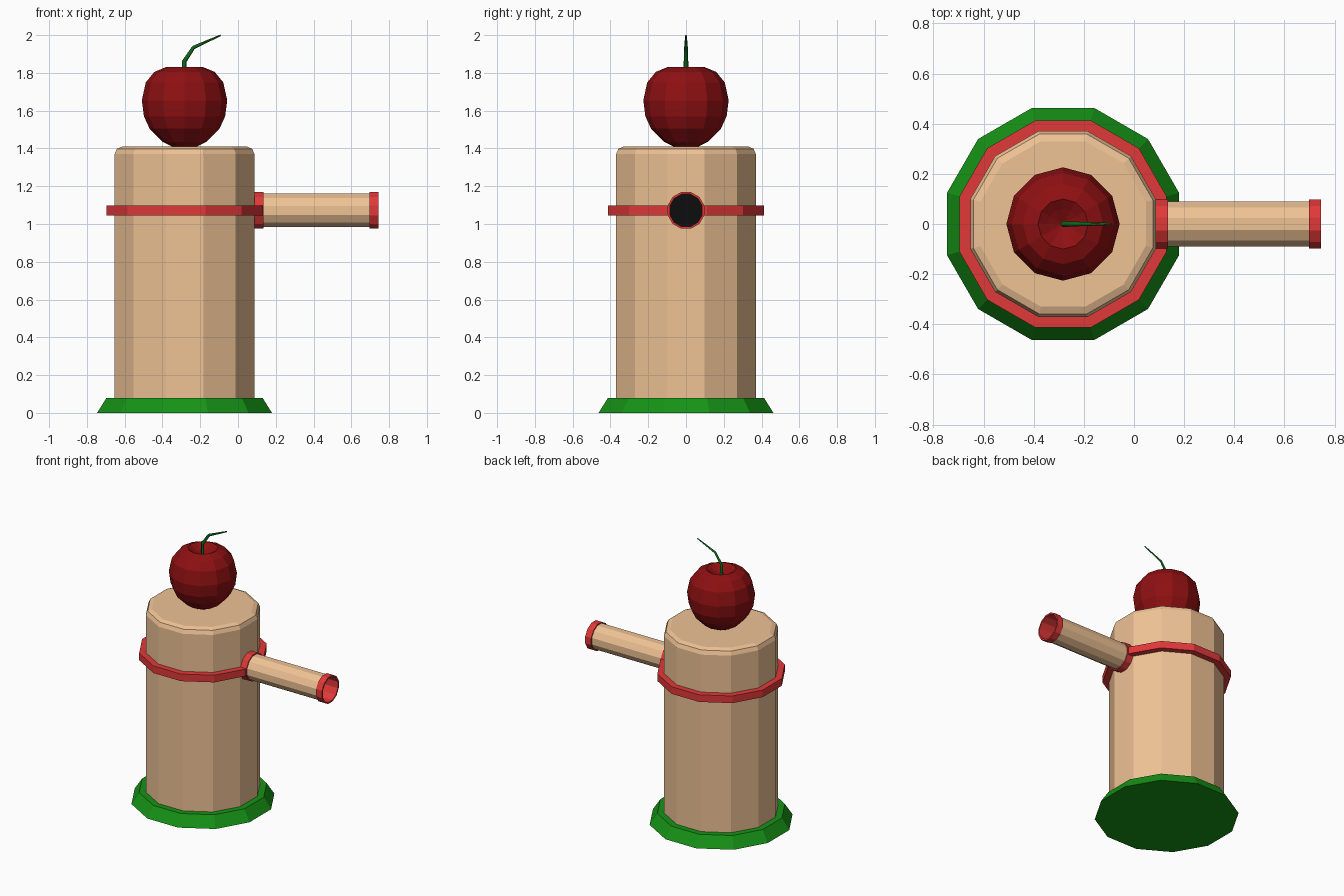
import bpy, bmesh, math
from mathutils import Matrix

if "Cube" in bpy.data.objects:
    bpy.data.objects.remove(bpy.data.objects["Cube"])

CX = -0.283          # axis of the tower
SIDES = 12
FLAT = 1 / math.cos(math.pi / SIDES)   # apothem -> corner radius


def material(name, rgb):
    m = bpy.data.materials.new(name)
    m.diffuse_color = (*rgb, 1)
    m.use_nodes = True
    m.node_tree.nodes["Principled BSDF"].inputs["Base Color"].default_value = m.diffuse_color
    return m


TAN = material("tan", (0.86, 0.54, 0.30))
RED = material("red", (0.75, 0.04, 0.04))
GREEN = material("green", (0.008, 0.29, 0.008))
CHERRY = material("dark_red", (0.27, 0.005, 0.006))
STEM = material("stem_green", (0.005, 0.13, 0.012))
BLACK = material("black", (0.004, 0.004, 0.004))


def lathe(name, profile, mat, matrix, closed=False, half_step=True):
    """Spin (radius, height) points, listed bottom to top on the outside."""
    bm = bmesh.new()
    scale = FLAT if half_step else 1
    start = math.pi / SIDES if half_step else 0
    rings = []
    for r, h in profile:
        angles = [start + 2 * math.pi * i / SIDES for i in range(SIDES)]
        if r == 0:
            rings.append([bm.verts.new((0, 0, h))] * SIDES)
        else:
            rings.append([bm.verts.new((r * scale * math.cos(a), r * scale * math.sin(a), h))
                          for a in angles])
    pairs = list(zip(rings, rings[1:]))
    if closed:
        pairs.append((rings[-1], rings[0]))
    for a, b in pairs:
        for i in range(SIDES):
            j = (i + 1) % SIDES
            corners = list(dict.fromkeys((a[i], a[j], b[j], b[i])))
            bm.faces.new(corners)
    bm.transform(matrix)
    mesh = bpy.data.meshes.new(name)
    bm.to_mesh(mesh)
    bm.free()
    mesh.materials.append(mat)
    obj = bpy.data.objects.new(name, mesh)
    bpy.context.collection.objects.link(obj)
    return obj


UP = Matrix.Translation((CX, 0, 0))
SIDEWAYS = Matrix.Translation((0, 0, 1.072)) @ Matrix.Rotation(math.pi / 2, 4, 'Y')

# Tower: flared foot, main column with rounded top edge, band
lathe("base", [(0, 0), (0.463, 0), (0.413, 0.08), (0, 0.08)], GREEN, UP)
lathe("body", [(0, 0.07), (0.37, 0.07), (0.37, 1.37), (0.358, 1.398), (0.33, 1.41), (0, 1.41)],
      TAN, UP)
lathe("band", [(0.36, 1.045), (0.413, 1.045), (0.413, 1.097), (0.36, 1.097)], RED, UP, closed=True)

# Side spout: barrel, two collars, red lining and dark inner end
lathe("spout", [(0.089, 0.08), (0.089, 0.72)], TAN, SIDEWAYS)
for name, x in (("spout_collar", 0.088), ("mouth_collar", 0.697)):
    lathe(name, [(0.086, x), (0.097, x), (0.097, x + 0.048), (0.086, x + 0.048)],
          RED, SIDEWAYS, closed=True)
lathe("spout_lining", [(0.086, 0.745), (0.086, 0.1)], RED, SIDEWAYS)
lathe("spout_hole", [(0.086, 0.14), (0, 0.14)], BLACK, SIDEWAYS)

# Cherry with a dimple on top
lathe("cherry", [(0, 1.405), (0.055, 1.405), (0.115, 1.435), (0.185, 1.505), (0.215, 1.57),
                 (0.226, 1.655), (0.205, 1.75), (0.16, 1.805), (0.10, 1.83), (0.06, 1.805),
                 (0, 1.775)], CHERRY, UP, half_step=False)

# Bent, tapering stem
curve = bpy.data.curves.new("stem", 'CURVE')
curve.dimensions = '3D'
curve.bevel_depth = 0.012
curve.bevel_resolution = 0
curve.use_fill_caps = True
spline = curve.splines.new('POLY')
path = [(-0.285, 1.77, 1), (-0.285, 1.86, 1), (-0.235, 1.935, 0.8), (-0.092, 1.999, 0.35)]
spline.points.add(len(path) - 1)
for p, (x, z, r) in zip(spline.points, path):
    p.co = (x, 0, z, 1)
    p.radius = r
curve.materials.append(STEM)
bpy.context.collection.objects.link(bpy.data.objects.new("stem", curve))
